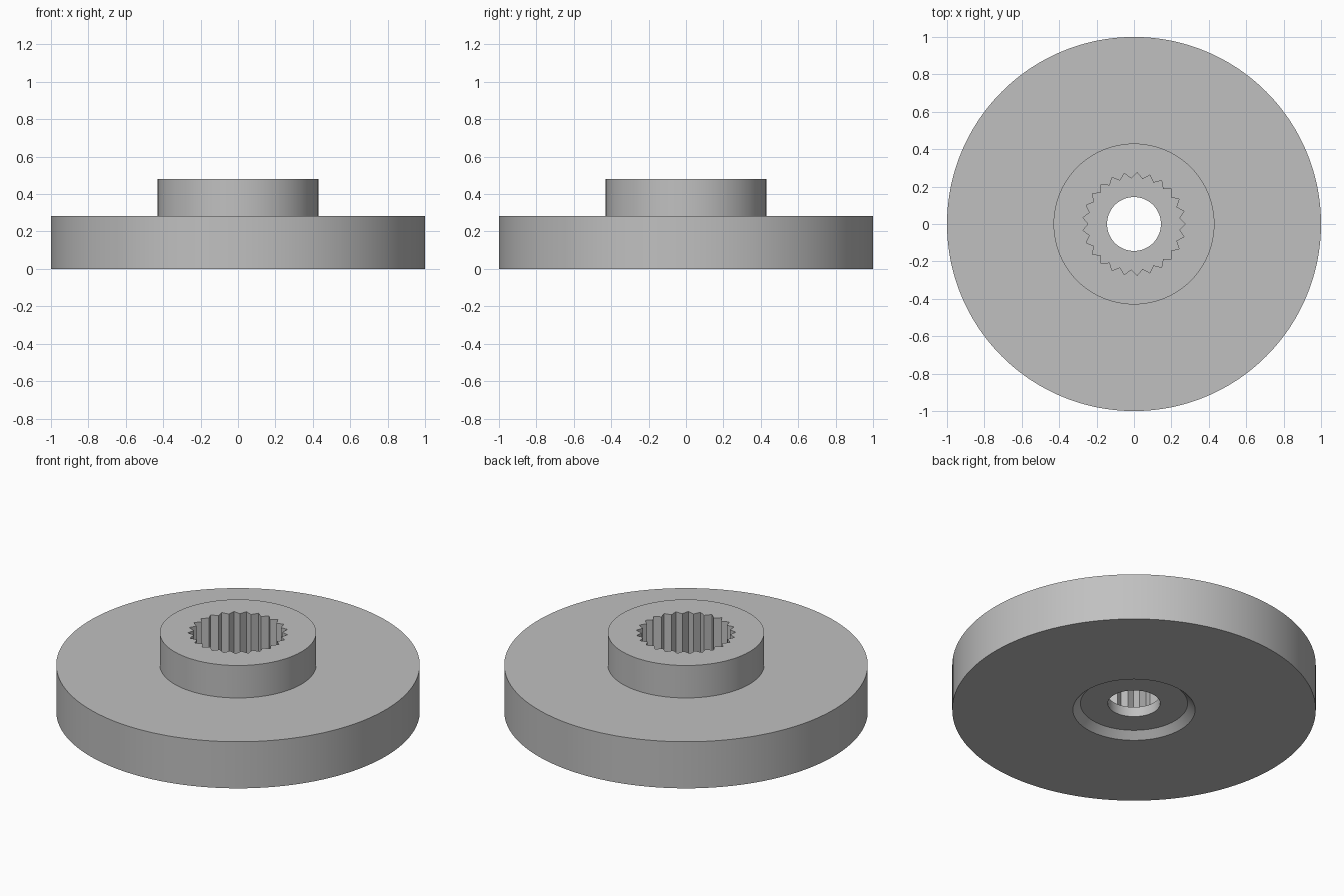
import bpy
import bmesh
from math import cos, sin, pi, radians

cube = bpy.data.objects.get("Cube")
if cube:
    bpy.data.objects.remove(cube)

TEETH = 25
STEPS = 8                      # points per tooth
SEGMENTS = TEETH * STEPS
TIP, ROOT = 0.275, 0.244       # spline radii

# Single grey material
grey = bpy.data.materials.new("light grey")
grey.use_nodes = True
colour = (0.53, 0.53, 0.53, 1)
grey.diffuse_color = colour
grey.node_tree.nodes["Principled BSDF"].inputs["Base Color"].default_value = colour


def circle(radius):
    return [(radius * cos(2 * pi * i / SEGMENTS), radius * sin(2 * pi * i / SEGMENTS))
            for i in range(SEGMENTS)]


def spline():
    """Triangular teeth with straight flanks, first tip on +x."""
    half = STEPS // 2
    corners = []
    for k in range(2 * TEETH):
        r = ROOT if k % 2 else TIP
        corners.append((r * cos(pi * k / TEETH), r * sin(pi * k / TEETH)))
    points = []
    for k, (ax, ay) in enumerate(corners):
        bx, by = corners[(k + 1) % len(corners)]
        for s in range(half):
            t = s / half
            points.append((ax + (bx - ax) * t, ay + (by - ay) * t))
    return points


# Closed section: underside, flange, hub, splined socket, bore, bevelled recess
section = [
    (circle(0.336), 0.0),
    (circle(1.0), 0.0),
    (circle(1.0), 0.283),
    (circle(0.43), 0.283),
    (circle(0.43), 0.48),
    (spline(), 0.48),
    (spline(), 0.10),
    (circle(0.144), 0.10),
    (circle(0.144), 0.04),
    (circle(0.295), 0.04),
]

bm = bmesh.new()
rings = [[bm.verts.new((x, y, z)) for x, y in outline] for outline, z in section]
for n, lower in enumerate(rings):
    upper = rings[(n + 1) % len(rings)]
    for i in range(SEGMENTS):
        j = (i + 1) % SEGMENTS
        bm.faces.new((lower[i], lower[j], upper[j], upper[i]))
bmesh.ops.recalc_face_normals(bm, faces=bm.faces)

mesh = bpy.data.meshes.new("splined_flange_hub")
bm.to_mesh(mesh)
bm.free()
mesh.materials.append(grey)
hub = bpy.data.objects.new("splined_flange_hub", mesh)
bpy.context.collection.objects.link(hub)

# Smooth round walls, crisp edges
bpy.ops.object.select_all(action="DESELECT")
hub.select_set(True)
bpy.context.view_layer.objects.active = hub
bpy.ops.object.shade_smooth_by_angle(angle=radians(30))
